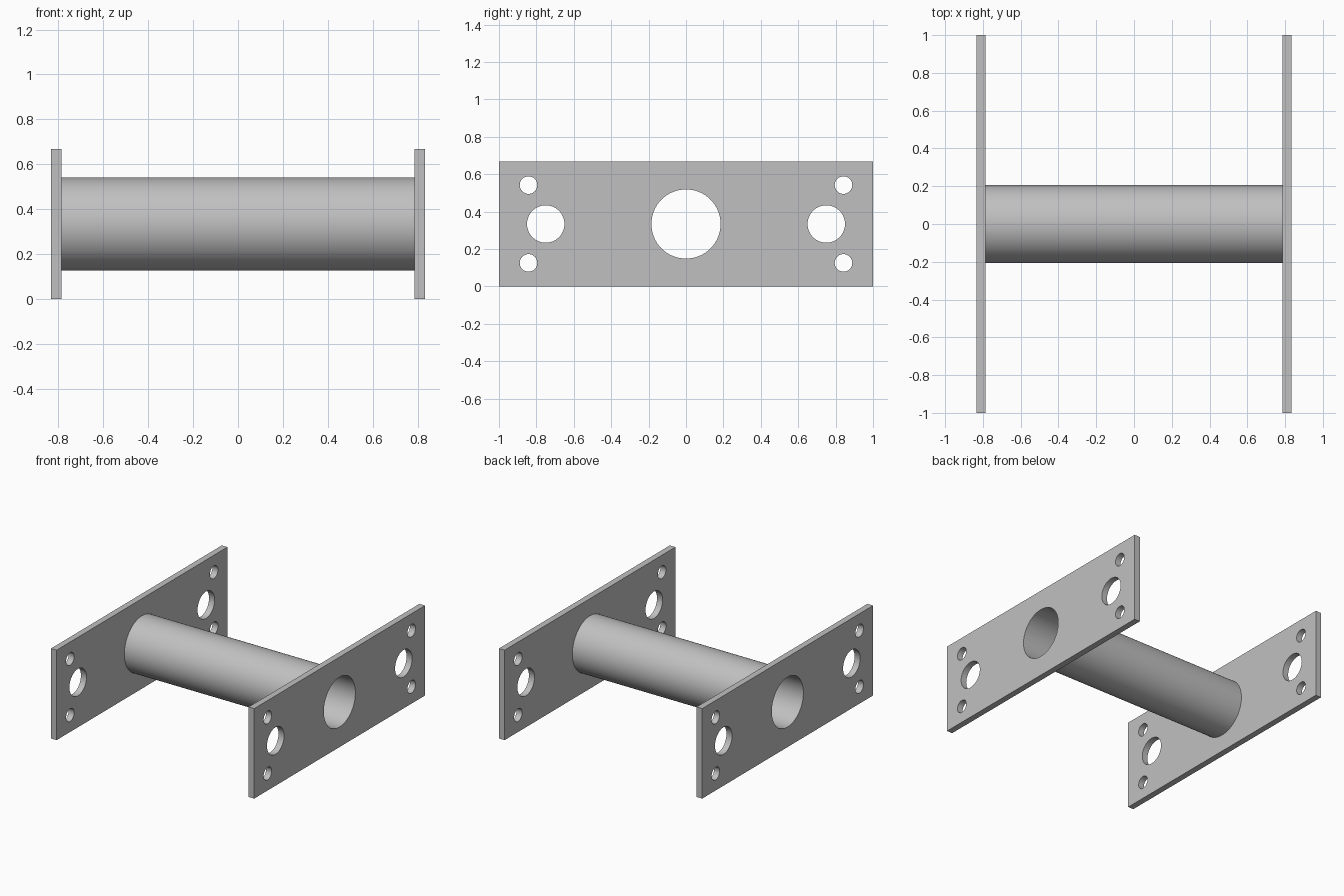
import bpy, bmesh, math
from mathutils import Matrix, Vector

cube = bpy.data.objects.get("Cube")
if cube:
    bpy.data.objects.remove(cube, do_unlink=True)

LENGTH, HEIGHT, THICK = 2.0, 0.667, 0.046
OUTER_X = 0.833
MID_Z = HEIGHT / 2
BORE, TUBE_R = 0.185, 0.207

steel = bpy.data.materials.new("grey steel")
steel.use_nodes = True
grey = (0.53, 0.53, 0.53, 1)
steel.diffuse_color = grey
steel.node_tree.nodes["Principled BSDF"].inputs["Base Color"].default_value = grey

# Local x, y, z of a profile become world y, z, x
TURN = Matrix(((0, 0, 1), (1, 0, 0), (0, 1, 0))).to_4x4()


def circle(r, u=0, v=0, n=64):
    return [(u + r * math.cos(math.tau * i / n), v + r * math.sin(math.tau * i / n))
            for i in range(n)]


def extruded(name, loops, x, depth):
    """Extrude a flat outline with holes along x, centred on x."""
    curve = bpy.data.curves.new(name, "CURVE")
    curve.dimensions = "2D"
    curve.fill_mode = "BOTH"
    curve.extrude = depth / 2
    for loop in loops:
        spline = curve.splines.new("POLY")
        spline.points.add(len(loop) - 1)
        for point, (u, v) in zip(spline.points, loop):
            point.co = (u, v, 0, 1)
        spline.use_cyclic_u = True
    source = bpy.data.objects.new(name + "_outline", curve)
    bpy.context.collection.objects.link(source)
    graph = bpy.context.evaluated_depsgraph_get()
    mesh = bpy.data.meshes.new_from_object(source.evaluated_get(graph))
    bpy.data.objects.remove(source, do_unlink=True)

    # Weld the caps to the walls and stand the part in place
    bm = bmesh.new()
    bm.from_mesh(mesh)
    bmesh.ops.remove_doubles(bm, verts=bm.verts, dist=1e-5)
    bm.transform(Matrix.Translation(Vector((x, 0, MID_Z))) @ TURN)
    bmesh.ops.recalc_face_normals(bm, faces=bm.faces)
    bm.to_mesh(mesh)
    bm.free()
    mesh.name = name
    mesh.materials.clear()
    mesh.materials.append(steel)
    obj = bpy.data.objects.new(name, mesh)
    bpy.context.collection.objects.link(obj)
    bpy.ops.object.select_all(action="DESELECT")
    obj.select_set(True)
    bpy.context.view_layer.objects.active = obj
    bpy.ops.object.shade_smooth_by_angle(angle=math.radians(30))
    return obj


# Flange plate outline: central bore, then a large hole and two bolt holes per end
a, b = LENGTH / 2, HEIGHT / 2
plate = [[(-a, -b), (a, -b), (a, b), (-a, b)], circle(BORE)]
for side in (-1, 1):
    plate.append(circle(0.1, side * 0.75))
    for level in (-1, 1):
        plate.append(circle(0.047, side * 0.842, level * 0.208, 32))

for name, side in (("left_flange_plate", 1), ("right_flange_plate", -1)):
    extruded(name, plate, side * (OUTER_X - THICK / 2), THICK)

# Hollow tube between the plates
extruded("connecting_tube", [circle(TUBE_R), circle(BORE)], 0, 2 * (OUTER_X - THICK))
